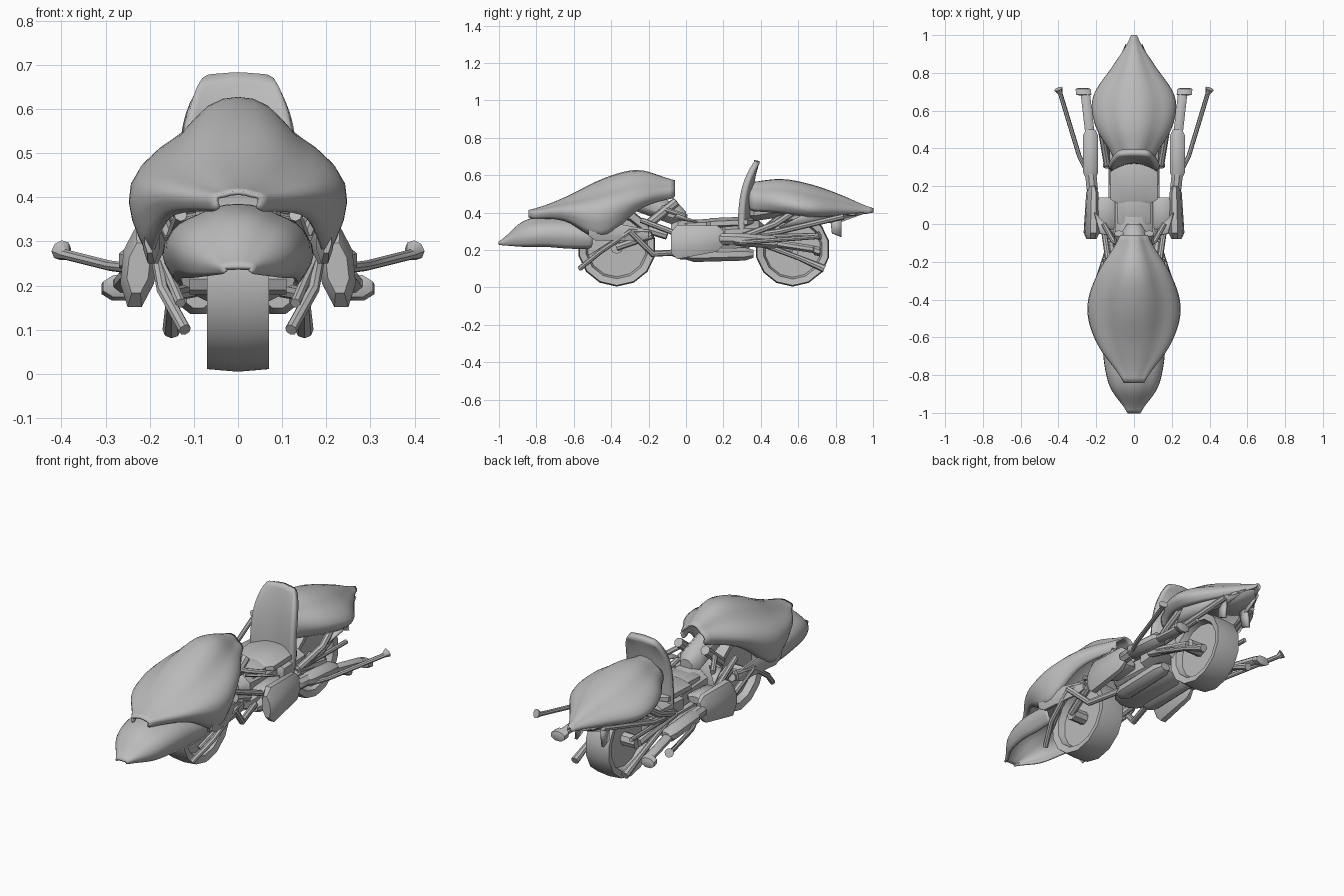
import bpy, bmesh, math
from mathutils import Vector

if "Cube" in bpy.data.objects:
    bpy.data.objects.remove(bpy.data.objects["Cube"])

grey = bpy.data.materials.new("plain grey")
grey.use_nodes = True
shade = (0.5, 0.5, 0.5, 1)
grey.diffuse_color = shade
grey.node_tree.nodes["Principled BSDF"].inputs["Base Color"].default_value = shade


def finish(name, bm, mirror=False, smooth=False, thickness=None):
    """Turn a bmesh into an object with shading and modifiers."""
    bmesh.ops.recalc_face_normals(bm, faces=bm.faces)
    mesh = bpy.data.meshes.new(name)
    bm.to_mesh(mesh)
    bm.free()
    mesh.materials.append(grey)
    mesh.shade_smooth()
    if not smooth:
        mesh.set_sharp_from_angle(angle=math.radians(40))
    part = bpy.data.objects.new(name, mesh)
    bpy.context.collection.objects.link(part)
    if mirror:
        part.modifiers.new("mirror", "MIRROR").use_clip = True
    if smooth:
        subdivision = part.modifiers.new("subdivision", "SUBSURF")
        subdivision.levels = subdivision.render_levels = 1
    if thickness:
        solid = part.modifiers.new("thickness", "SOLIDIFY")
        solid.thickness = thickness
        solid.offset = 0
    return part


def skin(bm, rings, closed=False):
    """Join neighbouring rings with quads; closed rings get end caps."""
    loops = [[bm.verts.new(point) for point in ring] for ring in rings]
    for near, far in zip(loops, loops[1:]):
        edges = list(zip(near, far))
        following = edges[1:] + edges[:1] if closed else edges[1:]
        for (a, b), (c, d) in zip(edges, following):
            bm.faces.new((a, c, d, b))
    if closed:
        bm.faces.new(loops[0])
        bm.faces.new(loops[-1])


def flow(values, t):
    """Smooth value at t along evenly spaced stations."""
    last = len(values) - 1
    i = min(int(t * last), last - 1)
    f = t * last - i
    before, a, b, after = (values[max(0, min(last, i + k))] for k in range(-1, 3))
    slope_a, slope_b = (b - before) / 2, (after - a) / 2
    bend = 3 * (b - a) - 2 * slope_a - slope_b
    curl = slope_a + slope_b - 2 * (b - a)
    return a + f * (slope_a + f * (bend + f * curl))


def cowling(name, front, back, crown, width, side, hem, shoulder):
    """Open-bottomed shell described by its crown, side and hem lines."""
    bm = bmesh.new()
    rings = []
    steps = 14
    for step in range(steps + 1):
        t = step / steps
        y = front + (back - front) * t
        top, wide, belt, low = (flow(line, t) for line in (crown, width, side, hem))
        rise = top - belt
        rings.append([(0, y, top),
                      (wide * 0.35, y, top - rise * 0.1),
                      (wide * 0.55, y, belt + rise * (shoulder + 0.15)),
                      (wide * 0.8, y, belt + rise * shoulder),
                      (wide, y, belt),
                      (wide * 0.97, y, (belt + low) / 2),
                      (wide * 0.8, y, low)])
    skin(bm, rings)
    return finish(name, bm, mirror=True, smooth=True, thickness=0.01)


def pod(name, start, end, half_width, half_height, mirror=True, shrink=0, lean=0):
    """Eight-sided block between two points with tapered ends."""
    bm = bmesh.new()
    start, end = Vector(start), Vector(end)
    corners = [math.tau * (k + 0.5) / 8 for k in range(8)]
    rings = []
    for t, scale in ((0, 0.6), (0.12, 1), (0.88, 1), (1, 0.6)):
        centre = start.lerp(end, t)
        size = scale * 1.08 * (1 - shrink * t)
        rings.append([centre + Vector((math.cos(a) * half_width - math.sin(a) * lean, 0,
                                       math.sin(a) * half_height)) * size
                      for a in corners])
    skin(bm, rings, closed=True)
    return finish(name, bm, mirror)


def tube(name, path, radius, flare=1):
    """Bar along a path, on both sides, with an optional flared tip."""
    bm = bmesh.new()
    path = [Vector(point) for point in path]
    rings = []
    for i, point in enumerate(path):
        before, after = path[max(i - 1, 0)], path[min(i + 1, len(path) - 1)]
        across = (after - before).orthogonal().normalized()
        if i:
            across = (previous - previous.project(after - before)).normalized()
        previous = across
        other = across.cross(after - before).normalized()
        size = radius * (flare if point == path[-1] else 1)
        rings.append([point + (across * math.cos(a) + other * math.sin(a)) * size
                      for a in (math.tau * k / 8 for k in range(8))])
    skin(bm, rings, closed=True)
    return finish(name, bm, mirror=True)


def plate(name, outline, thickness):
    bm = bmesh.new()
    bm.faces.new([bm.verts.new(point) for point in outline])
    return finish(name, bm, mirror=True, thickness=thickness)


def wheel(name, hub, radius, half_width):
    """Faceted tyre with a recessed disc, spun around the axle."""
    bm = bmesh.new()
    half = [(0.4, 0), (0.4, 0.75), (0.9, 0.8), (1, 0.97)]
    profile = half + [(0, 1)] + [(-x, r) for x, r in reversed(half)]
    verts = [bm.verts.new(hub + Vector((x * half_width, 0, -r * radius))) for x, r in profile]
    edges = [bm.edges.new(pair) for pair in zip(verts, verts[1:])]
    bmesh.ops.spin(bm, geom=verts + edges, cent=hub, axis=(1, 0, 0),
                   angle=math.tau, steps=14, use_merge=True)
    bmesh.ops.remove_doubles(bm, verts=bm.verts, dist=0.001)
    return finish(name, bm)


# Wheels and axles
front_hub = Vector((0, -0.37, 0.215))
rear_hub = Vector((0, 0.57, 0.205))
axle = Vector((0.11, 0, 0))
wheel("front_wheel", front_hub, 0.21, 0.07)
wheel("rear_wheel", rear_hub, 0.2, 0.07)
tube("front_axle", [front_hub, front_hub + axle], 0.035)
tube("rear_axle", [rear_hub, rear_hub + axle], 0.035)

# Smooth outer shells
cowling("front_cowling", -0.84, -0.06, shoulder=0.32,
        crown=(0.41, 0.48, 0.58, 0.63, 0.57), width=(0.05, 0.19, 0.25, 0.19, 0.07),
        side=(0.4, 0.42, 0.43, 0.48, 0.52), hem=(0.37, 0.36, 0.26, 0.42, 0.48))
cowling("front_beak", -1, -0.5, shoulder=0.5,
        crown=(0.24, 0.35, 0.38, 0.38, 0.36), width=(0.03, 0.12, 0.155, 0.165, 0.17),
        side=(0.24, 0.28, 0.3, 0.3, 0.29), hem=(0.23, 0.22, 0.22, 0.21, 0.21))
cowling("tail_cowling", 0.34, 1, shoulder=0.4,
        crown=(0.56, 0.58, 0.55, 0.49, 0.42), width=(0.1, 0.2, 0.22, 0.11, 0.01),
        side=(0.48, 0.46, 0.43, 0.42, 0.41), hem=(0.41, 0.4, 0.38, 0.39, 0.4))
pod("cowling_leg", (0.2, -0.52, 0.31), (0.17, -0.2, 0.28), 0.02, 0.06, shrink=0.5)

# Backrest: a curved sheet whose edges wrap forward
bm = bmesh.new()
rings = []
for step in range(9):
    t = step / 8
    wide = 0.13 * math.sqrt(1 - 0.6 * t ** 5)
    rings.append([(wide * f, 0.335 + 0.045 * t ** 3 - 0.045 * f * f * (1 - t ** 4),
                   0.26 + 0.42 * t - 0.01 * f * t) for f in (0, 0.35, 0.7, 1)])
skin(bm, rings)
finish("backrest", bm, mirror=True, smooth=True, thickness=0.03)

# Central body
pod("main_body", (0, -0.08, 0.29), (0, 0.24, 0.27), 0.1, 0.08, mirror=False)
pod("rear_body", (0, 0.18, 0.28), (0, 0.42, 0.29), 0.13, 0.07, mirror=False)
pod("seat_front", (0, -0.02, 0.33), (0, 0.2, 0.34), 0.09, 0.03, mirror=False)
pod("seat", (0, 0.1, 0.34), (0, 0.36, 0.35), 0.125, 0.03, mirror=False)
pod("neck", (0, -0.3, 0.48), (0, 0, 0.37), 0.06, 0.06, mirror=False)
pod("engine", (0, -0.08, 0.2), (0, 0.34, 0.2), 0.1, 0.05, mirror=False)
pod("tail_core", (0, 0.33, 0.4), (0, 0.6, 0.44), 0.07, 0.05, mirror=False)
pod("lower_pipe", (0.09, 0, 0.17), (0.09, 0.36, 0.18), 0.045, 0.035)

# Side pods and exhausts
pod("side_pod", (0.225, -0.08, 0.24), (0.22, 0.2, 0.265), 0.04, 0.095, shrink=0.3, lean=0.01)
pod("pod_bridge", (0.15, -0.03, 0.27), (0.15, 0.14, 0.28), 0.06, 0.03)
pod("exhaust_link", (0.22, 0.17, 0.26), (0.23, 0.28, 0.26), 0.03, 0.03)
pod("exhaust_can", (0.23, 0.24, 0.26), (0.23, 0.5, 0.24), 0.04, 0.035)
pod("exhaust_pipe", (0.23, 0.45, 0.24), (0.26, 0.71, 0.2), 0.025, 0.02)
pod("exhaust_tip", (0.265, 0.68, 0.2), (0.27, 0.72, 0.19), 0.04, 0.025)

# Outriggers, handlebars and steering
tube("outrigger", [(0.25, 0.28, 0.24), (0.29, 0.36, 0.245), (0.39, 0.69, 0.27),
                   (0.4, 0.715, 0.28)], 0.012, flare=2)
tube("handlebar", [(0.04, -0.13, 0.43), (0.11, -0.09, 0.41), (0.16, 0, 0.38)], 0.014)
plate("handlebar_blade", [(0.09, -0.07, 0.37), (0.21, 0.06, 0.35), (0.18, -0.05, 0.39)], 0.01)
tube("steering_strut", [(0.07, -0.2, 0.34), (0.08, -0.05, 0.46)], 0.025)
tube("side_strut", [(0.13, -0.24, 0.36), (0.16, -0.03, 0.28)], 0.015)
tube("spring", [(0.12, -0.2, 0.31), (0.13, -0.1, 0.28)], 0.025)

# Front fork and lower frame
fork_root = (0.19, -0.3, 0.3)
tube("front_fork", [(0.16, -0.2, 0.3), fork_root, (0.17, -0.46, 0.19), (0.12, -0.57, 0.1)], 0.014)
tube("front_arm", [(0.15, -0.18, 0.28), front_hub + axle], 0.02)
tube("fork_brace", [fork_root, (0.13, -0.52, 0.16)], 0.012)
tube("lower_frame", [(0.1, 0, 0.19), (0.15, -0.18, 0.18), fork_root], 0.017)

# Rear swing arm, stays and trailing bars
rear_mount = (0.14, 0.3, 0.27)
tube("swing_arm", [rear_mount, rear_hub + axle], 0.025)
tube("trailing_bar", [rear_mount, (0.15, 0.6, 0.16), (0.15, 0.74, 0.1)], 0.014, flare=1.5)
tube("upper_stay", [rear_mount, (0.15, 0.5, 0.3), (0.09, 0.84, 0.38)], 0.016)
tube("middle_stay", [rear_mount, (0.16, 0.7, 0.28)], 0.012)
tube("tail_strut", [rear_mount, (0.17, 0.48, 0.34), (0.16, 0.6, 0.42)], 0.018)

# Underside of the tail and rear fender
plate("tail_wedge", [(0.15, 0.5, 0.32), (0.19, 0.62, 0.38), (0.04, 0.95, 0.4),
                     (0.06, 0.84, 0.36)], 0.015)
plate("tail_floor", [(0, 0.5, 0.4), (0.17, 0.58, 0.39), (0.07, 0.9, 0.39), (0, 0.97, 0.4)], 0.01)
plate("rear_fender", [(0.07, 0.77, 0.38), (0.07, 0.83, 0.38), (0.08, 0.83, 0.27),
                      (0.08, 0.78, 0.29)], 0.015)
